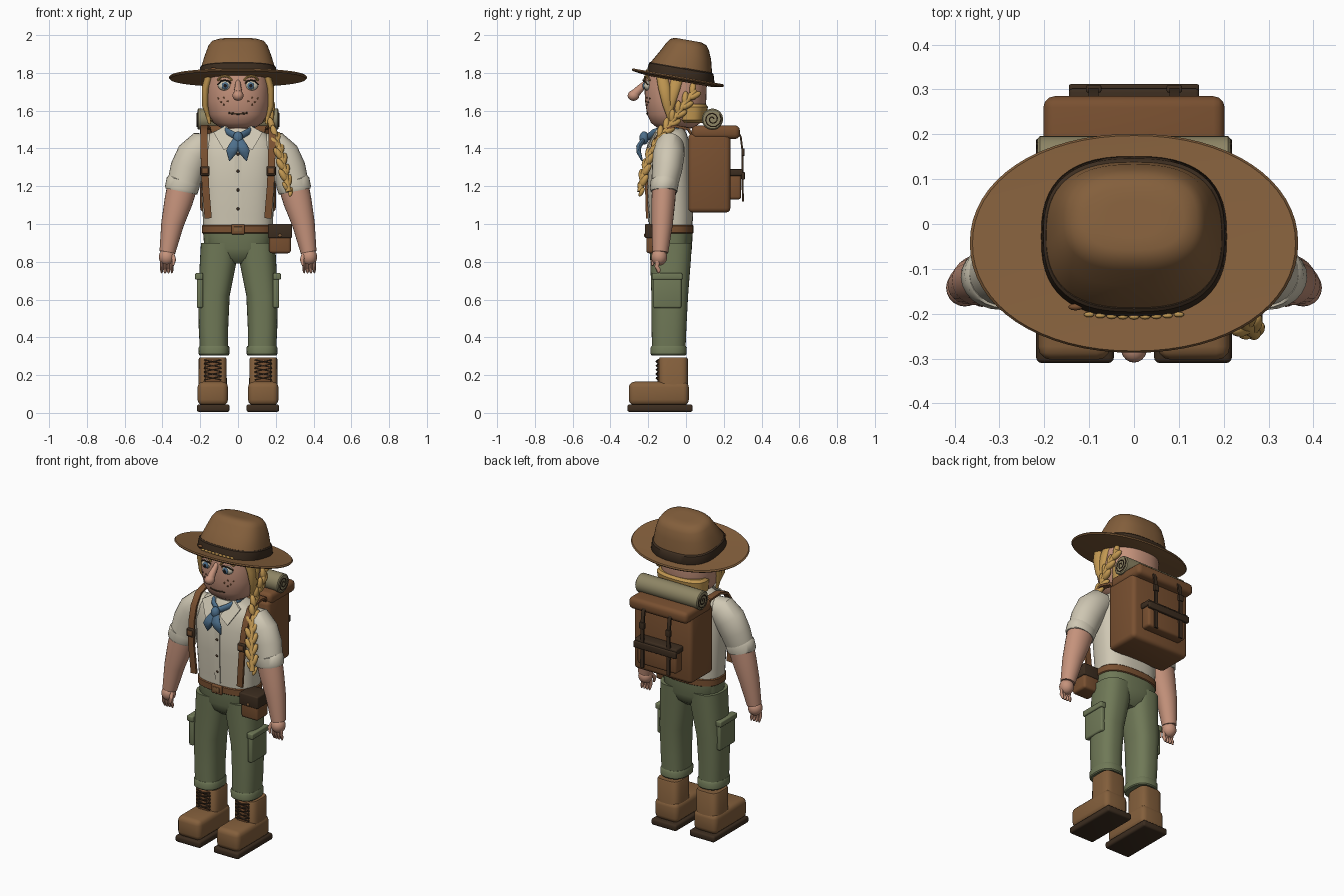
import bpy, bmesh, math
from mathutils import Vector as V


def mat(name, r, g, b):
    m = bpy.data.materials.new(name)
    m.diffuse_color = (r, g, b, 1)
    return m


FELT = mat("felt brown", .23, .115, .045)
LEATHER = mat("leather brown", .19, .08, .03)
DARK = mat("dark brown", .045, .026, .014)
SHIRT = mat("cream", .62, .57, .45)
SKIN = mat("skin", .56, .29, .20)
OLIVE = mat("olive green", .16, .19, .095)
HAIR = mat("golden hair", .55, .32, .085)
BLUE = mat("scarf blue", .075, .16, .26)
CANVAS = mat("canvas", .27, .235, .13)
BLACK = mat("black", .012, .01, .01)


def finish(name, bm, m):
    bmesh.ops.recalc_face_normals(bm, faces=bm.faces)
    me = bpy.data.meshes.new(name)
    bm.to_mesh(me)
    bm.free()
    me.materials.append(m)
    ob = bpy.data.objects.new(name, me)
    bpy.context.collection.objects.link(ob)
    return ob


def skin_rings(name, rings, m):
    """Bridge a list of point rings and cap both ends."""
    bm = bmesh.new()
    rs = [[bm.verts.new(p) for p in r] for r in rings]
    n = len(rs[0])
    for a, b in zip(rs, rs[1:]):
        for i in range(n):
            bm.faces.new((a[i], a[(i + 1) % n], b[(i + 1) % n], b[i]))
    bm.faces.new(rs[0])
    bm.faces.new(rs[-1])
    return finish(name, bm, m)


def loft(name, rings, m, p=2.5, slope=0, n=40):
    """Stack superellipse rings (cx, cy, z, rx, ry)."""
    out = []
    for cx, cy, z, rx, ry in rings:
        ring = []
        for i in range(n):
            a = 2 * math.pi * i / n
            c, s = math.cos(a), math.sin(a)
            x = math.copysign(abs(c) ** (2 / p), c) * rx
            y = math.copysign(abs(s) ** (2 / p), s) * ry
            ring.append((cx + x, cy + y, z + slope * (cy + y + .043)))
        out.append(ring)
    return skin_rings(name, out, m)


def sweep(name, pts, sizes, m, side=(1, 0, 0), n=16):
    """Sweep an ellipse (or a rectangle when n is 4) along a path; sizes are half extents."""
    pts = [V(p) for p in pts]
    if isinstance(sizes, tuple):
        sizes = [sizes] * len(pts)
    rings = []
    for i, p in enumerate(pts):
        t = (pts[min(i + 1, len(pts) - 1)] - pts[max(i - 1, 0)]).normalized()
        nor = t.cross(V(side)).normalized()
        sd = nor.cross(t)
        w, h = sizes[i]
        k, o = (math.sqrt(2), math.pi / 4) if n == 4 else (1, 0)
        rings.append([p + sd * w * k * math.cos(o + 2 * math.pi * j / n)
                      + nor * h * k * math.sin(o + 2 * math.pi * j / n) for j in range(n)])
    return skin_rings(name, rings, m)


def box(name, lo, hi, m, bev=.01, seg=3):
    bm = bmesh.new()
    bmesh.ops.create_cube(bm, size=1)
    for v in bm.verts:
        v.co = [lo[i] + (v.co[i] + .5) * (hi[i] - lo[i]) for i in range(3)]
    if bev:
        bmesh.ops.bevel(bm, geom=bm.edges[:], offset=bev, segments=seg, profile=.5, affect='EDGES')
    return finish(name, bm, m)


def sbox(name, s, lo, hi, m, bev=.01):
    """Box on side s of the body."""
    xs = sorted((s * lo[0], s * hi[0]))
    return box(name, (xs[0], lo[1], lo[2]), (xs[1], hi[1], hi[2]), m, bev)


def ball(name, c, r, m, rot=None, seg=20):
    bm = bmesh.new()
    bmesh.ops.create_uvsphere(bm, u_segments=seg, v_segments=seg // 2 + 2, radius=1)
    for v in bm.verts:
        q = V([v.co[i] * r[i] for i in range(3)])
        if rot:
            q.rotate(rot)
        v.co = q + V(c)
    return finish(name, bm, m)


# Hat: tilted brim, crown, band and side toggle
loft("hat_brim", [(0, -.035, 1.757, .2, .17), (0, -.043, 1.768, .36, .24), (0, -.043, 1.775, .366, .244),
                  (0, -.043, 1.782, .36, .24), (0, -.03, 1.777, .2, .17)], FELT, 2.1, -.175, 64)
loft("hat_crown", [(0, -.03, 1.77, .2, .175), (0, -.025, 1.83, .196, .163), (0, -.002, 1.9, .175, .135),
                   (0, .009, 1.95, .157, .112), (0, .012, 1.973, .14, .095), (0, .012, 1.983, .11, .07),
                   (0, .012, 1.983, .06, .04)], FELT, 2.6, -.175, 56)
loft("hat_band", [(0, -.03, 1.775, .204, .178), (0, -.028, 1.782, .207, .179), (0, -.025, 1.826, .202, .171),
                  (0, -.025, 1.832, .196, .164)], DARK, 2.6, -.175, 56)
for i in range(9):
    x = -.1 + .025 * i
    ball("hat_cord_bead", (x, -.207 + .5 * x * x, 1.812), (.012, .006, .007), HAIR, seg=10)
ball("hat_toggle", (-.13, -.185, 1.82), (.017, .008, .009), LEATHER, seg=10)

# Head and neck
loft("head", [(0, -.055, 1.503, .06, .07), (0, -.055, 1.512, .095, .1), (0, -.055, 1.535, .13, .13),
              (0, -.055, 1.58, .156, .151), (0, -.055, 1.65, .169, .162), (0, -.055, 1.73, .17, .165),
              (0, -.055, 1.82, .16, .15)], SKIN, 2.3)
loft("neck", [(0, -.075, 1.44, .075, .07), (0, -.07, 1.53, .075, .07)], SKIN, 2)


def face_y(x, rx=.169, ry=.163):
    return -.055 - ry * (1 - (abs(x) / rx) ** 2.3) ** (1 / 2.3)


# Face
sweep("nose_bridge", [(0, -.205, 1.755), (0, -.24, 1.72), (0, -.27, 1.69)],
      [(.012, .012), (.018, .02), (.024, .024)], SKIN)
ball("nose_tip", (0, -.278, 1.68), (.029, .031, .028), SKIN)
sweep("mouth", [(x, face_y(x, .156, .151) - .001, 1.583 + 2 * x * x) for x in (-.05, -.025, 0, .025, .05)],
      (.004, .005), DARK, (0, 1, 0), 8)
for s in (-1, 1):
    ball("eye_white", (s * .07, -.203, 1.732), (.036, .021, .026), SHIRT)
    ball("iris", (s * .068, -.22, 1.732), (.018, .009, .019), BLUE)
    ball("pupil", (s * .068, -.227, 1.732), (.009, .004, .01), BLACK, seg=12)
    arc = [(-.038, -.206, 1.738), (-.02, -.222, 1.757), (0, -.226, 1.761), (.02, -.22, 1.757), (.038, -.202, 1.738)]
    sweep("eyelid", [(s * .07 + s * a, b, c) for a, b, c in arc], (.005, .004), DARK, (0, 1, 0), 8)
    sweep("eyebrow", [(s * (.07 + a), face_y(.07 + a) - .003, c + .022) for a, b, c in arc],
          (.006, .006), HAIR, (0, 1, 0), 8)
    for a, z in ((.055, 1.65), (.075, 1.668), (.09, 1.645), (.105, 1.665), (.075, 1.632)):
        ball("freckle", (s * a, face_y(a), z), (.005, .004, .005), LEATHER, seg=8)
    # Side locks of hair
    sweep("side_lock", [(s * .15, -.13, 1.8), (s * .172, -.115, 1.72), (s * .175, -.1, 1.63), (s * .15, -.085, 1.54)],
          [(.03, .02), (.032, .02), (.024, .017), (.006, .006)], HAIR, (0, 1, 0))
    sweep("temple_lock", [(s * .15, -.04, 1.8), (s * .168, -.06, 1.72), (s * .17, -.085, 1.62), (s * .15, -.09, 1.53)],
          [(.035, .015), (.03, .018), (.022, .016), (.008, .008)], HAIR, (0, 1, 0))
loft("back_hair", [(0, .02, 1.535, .13, .065), (0, .025, 1.55, .155, .08), (0, .03, 1.62, .162, .086),
                   (0, .03, 1.635, .15, .075)], HAIR)

# Braid over the left shoulder, made of alternating strands
path = [V(p) for p in ((.16, .05, 1.71), (.18, -.02, 1.62), (.17, -.075, 1.54), (.195, -.13, 1.47),
                       (.225, -.19, 1.37), (.248, -.222, 1.27), (.268, -.243, 1.17))]
steps = 22
for i in range(steps):
    u = i / (steps - 1) * (len(path) - 1)
    k = min(int(u), len(path) - 2)
    p = path[k].lerp(path[k + 1], u - k)
    t = (path[k + 1] - path[k]).normalized()
    side = V((.8, .6, 0)) if k > 2 else V((0, 1, -.4))
    sgn = 1 if i % 2 else -1
    d = (t + side * sgn * -.5).normalized()
    w = .018 if i < steps - 2 else .012
    ball("braid_strand", p + side * sgn * .014, (w, w, .04 if i < steps - 2 else .028), HAIR,
         d.to_track_quat('Z', 'Y').to_euler(), 12)
sweep("braid_core", path, (.016, .016), HAIR)

# Shirt body, buttons, collar and scarf
loft("shirt", [(0, -.08, .97, .184, .114), (0, -.08, 1.05, .187, .117), (0, -.085, 1.2, .195, .12),
               (0, -.085, 1.35, .2, .115), (0, -.08, 1.43, .192, .1), (0, -.08, 1.48, .15, .083),
               (0, -.08, 1.505, .09, .065)], SHIRT, 2.6)
sweep("placket", [(0, -.197, 1.01), (0, -.205, 1.2), (0, -.2, 1.36)], (.018, .004), SHIRT, n=4)
for z, y in ((1.08, -.203), (1.18, -.208), (1.28, -.207), (1.37, -.2)):
    ball("button", (0, y, z), (.008, .005, .008), DARK, seg=10)
for s in (-1, 1):
    pts = [(.015, -.19, 1.43), (.075, -.2, 1.39), (.13, -.155, 1.485), (.06, -.125, 1.525)]
    skin_rings("collar", [[(s * x, y, z) for x, y, z in pts], [(s * x, y - .012, z) for x, y, z in pts]], SHIRT)
    sweep("scarf_tail", [(s * .006, -.22, 1.455), (s * .02, -.25, 1.41), (s * .036, -.25, 1.38), (s * .045, -.232, 1.335)],
          [(.016, .012), (.03, .014), (.028, .012), (.003, .004)], BLUE)
    sweep("scarf_wrap", [(0, -.2, 1.46), (s * .05, -.17, 1.485), (s * .08, -.11, 1.505), (s * .075, -.04, 1.51)],
          (.018, .012), BLUE, (0, 0, 1))
ball("scarf_knot", (0, -.222, 1.455), (.027, .025, .035), BLUE)

for s in (-1, 1):
    # Sleeves, arms and hands
    Y = (0, 1, 0)
    sweep("sleeve", [(s * .13, -.085, 1.42), (s * .19, -.088, 1.405), (s * .235, -.093, 1.36), (s * .268, -.1, 1.29),
                     (s * .293, -.115, 1.2)],
          [(.06, .06), (.08, .088), (.084, .094), (.08, .092), (.07, .084)], SHIRT, Y, 24)
    sweep("sleeve_cuff", [(s * .288, -.113, 1.226), (s * .29, -.113, 1.221), (s * .301, -.119, 1.178),
                          (s * .302, -.119, 1.173)], [(.07, .085), (.075, .091), (.073, .088), (.068, .083)], SHIRT, Y, 24)
    sweep("forearm", [(s * .295, -.115, 1.2), (s * .315, -.12, 1.12), (s * .347, -.126, 1.0), (s * .374, -.136, .85)],
          [(.064, .08), (.063, .075), (.056, .06), (.042, .042)], SKIN, Y, 24)
    ball("hand", (s * .377, -.142, .825), (.042, .042, .045), SKIN)
    for i in range(4):
        x = .35 + i * .018
        sweep("finger", [(s * x, -.148, .815), (s * x, -.155, .775), (s * x, -.145, .75 if i in (1, 2) else .758),
                         (s * x, -.142, .74)], [(.009, .012), (.009, .012), (.009, .011), (.004, .005)], SKIN, n=10)
    sweep("thumb", [(s * .35, -.15, .84), (s * .338, -.175, .81), (s * .345, -.178, .78)],
          [(.014, .014), (.011, .011), (.006, .006)], SKIN, Y, 10)

    # Trouser legs with cuffs and cargo pockets
    loft("trouser_leg", [(s * .127, -.092, .31, .074, .088), (s * .13, -.09, .45, .078, .092),
                         (s * .127, -.086, .62, .083, .097), (s * .105, -.082, .8, .097, .107),
                         (s * .098, -.08, .9, .098, .112)], OLIVE, 2.5)
    loft("trouser_cuff", [(s * .127, -.092, .305, .076, .09), (s * .127, -.092, .311, .081, .095),
                          (s * .127, -.092, .345, .082, .096), (s * .127, -.092, .355, .077, .09)], OLIVE, 2.5)
    sbox("cargo_pocket", s, (.185, -.175, .555), (.218, -.025, .735), OLIVE, .01)
    sbox("cargo_flap", s, (.185, -.181, .705), (.227, -.019, .74), OLIVE, .007)

    # Boots with laces
    sbox("boot_sole", s, (.045, -.31, .005), (.218, .035, .045), DARK, .012)
    sbox("boot_foot", s, (.053, -.303, .04), (.214, .015, .165), FELT, .03)
    loft("boot_shaft", [(s * .134, -.067, .06, .075, .078), (s * .134, -.067, .285, .074, .077),
                        (s * .134, -.067, .292, .07, .073)], FELT, 4)
    sbox("boot_tongue", s, (.094, -.15, .16), (.174, -.135, .285), LEATHER, .006)
    for i in range(5):
        z = .175 + i * .022
        for d in (-1, 1):
            sweep("lace", [(s * .134 - .045 * d, -.147, z), (s * .134, -.157, z + .009), (s * .134 + .045 * d, -.147, z + .018)],
                  (.004, .004), DARK, Y, 6)

    # Backpack shoulder straps
    sweep("shoulder_strap", [(s * .15, .05, 1.44), (s * .165, .01, 1.505), (s * .178, -.06, 1.518), (s * .18, -.13, 1.495),
                             (s * .18, -.175, 1.43), (s * .178, -.2, 1.34), (s * .172, -.21, 1.2), (s * .158, -.205, 1.03)],
          (.019, .007), LEATHER, n=4)
    sbox("strap_buckle", s, (.15, -.222, 1.255), (.2, -.2, 1.305), DARK, .005)
    sbox("strap_keeper", s, (.157, -.226, 1.265), (.193, -.21, 1.295), LEATHER, .004)

# Hips, belt and pouch
loft("hips", [(0, -.08, .79, .06, .06), (0, -.08, .82, .12, .095), (0, -.08, .87, .178, .112),
              (0, -.08, .97, .186, .115)], OLIVE, 2.6)
loft("belt", [(0, -.08, .95, .186, .116), (0, -.08, .954, .191, .121), (0, -.08, .99, .191, .121),
              (0, -.08, .995, .186, .116)], LEATHER, 2.6)
box("belt_buckle", (-.035, -.214, .945), (.035, -.198, .998), LEATHER, .005)
box("buckle_plate", (-.022, -.217, .957), (.022, -.21, .986), FELT, .003)
box("belt_pouch", (.165, -.21, .845), (.28, -.1, .985), LEATHER, .015)
box("pouch_flap", (.158, -.217, .925), (.287, -.095, 1.0), DARK, .008)
ball("pouch_stud", (.222, -.218, .94), (.009, .005, .009), FELT, seg=10)

# Backpack with lid, pocket and straps
box("pack_body", (-.2, .012, 1.06), (.2, .235, 1.48), LEATHER, .025)
box("pack_lid", (-.202, .03, 1.45), (.202, .285, 1.522), LEATHER, .025)
box("pack_pocket", (-.135, .22, 1.13), (.135, .292, 1.28), LEATHER, .015)
box("pocket_flap", (-.145, .22, 1.255), (.145, .302, 1.29), DARK, .008)
box("cross_strap", (-.145, .292, 1.235), (.145, .312, 1.275), DARK, .005)
for s in (-1, 1):
    sweep("pack_strap", [(s * .09, .27, 1.5), (s * .09, .29, 1.46), (s * .09, .3, 1.38), (s * .09, .298, 1.25),
                         (s * .09, .302, 1.12)], (.011, .005), DARK, n=4)
    sbox("pack_buckle", s, (.073, .293, 1.36), (.107, .31, 1.4), DARK, .004)

# Bedroll with spiral ends
sweep("bedroll", [(-.215, .14, 1.555), (-.21, .14, 1.555), (.21, .14, 1.555), (.215, .14, 1.555)],
      [(.05, .05), (.056, .056), (.056, .056), (.05, .05)], CANVAS, (0, 1, 0), 32)
for s in (-1, 1):
    spiral = [(s * .215, .14 + (.006 + .0019 * i) * math.cos(i * .6), 1.555 + (.006 + .0019 * i) * math.sin(i * .6))
              for i in range(23)]
    sweep("bedroll_spiral", spiral, (.004, .004), DARK, (1, 0, 0), 6)

# Smooth shading, keeping hard edges
bpy.ops.object.select_all(action='SELECT')
bpy.context.view_layer.objects.active = bpy.data.objects["head"]
bpy.ops.object.shade_smooth_by_angle(angle=math.radians(38))
